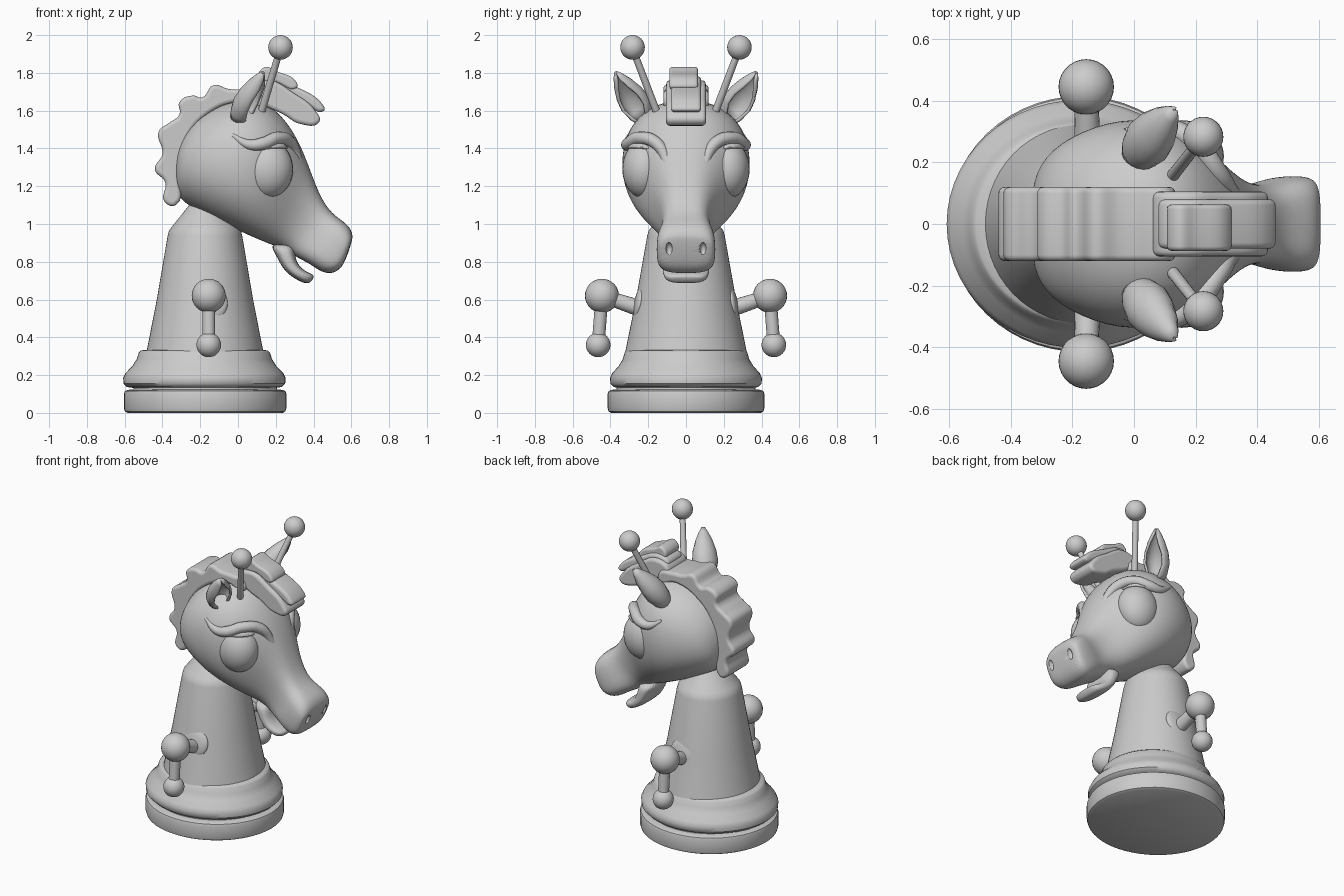
import bpy, bmesh, math
from mathutils import Vector

if "Cube" in bpy.data.objects:
    bpy.data.objects.remove(bpy.data.objects["Cube"])

def smooth(ob, ang=40):
    bpy.ops.object.select_all(action='DESELECT')
    ob.select_set(True)
    bpy.context.view_layer.objects.active = ob
    bpy.ops.object.shade_smooth_by_angle(angle=math.radians(ang))

def rings_mesh(name, rings, closed=True, caps=True):
    """Skin a list of equal-length rings of points."""
    bm = bmesh.new()
    rs = [[bm.verts.new(p) for p in r] for r in rings]
    n = len(rs[0])
    for a, b in zip(rs, rs[1:]):
        for i in range(n if closed else n - 1):
            j = (i + 1) % n
            bm.faces.new((a[i], a[j], b[j], b[i]))
    if caps:
        bm.faces.new(rs[0][::-1])
        bm.faces.new(rs[-1])
    bmesh.ops.recalc_face_normals(bm, faces=bm.faces)
    me = bpy.data.meshes.new(name)
    bm.to_mesh(me)
    bm.free()
    ob = bpy.data.objects.new(name, me)
    bpy.context.collection.objects.link(ob)
    return ob

def lathe(name, prof, cx, sy=1.0, n=56):
    ang = [2 * math.pi * i / n for i in range(n)]
    ob = rings_mesh(name, [[(cx + r * math.cos(a), sy * r * math.sin(a), z) for a in ang] for r, z in prof])
    smooth(ob)
    return ob

def loft(name, secs, n=24):
    """Sections: top x,z, bottom x,z, half width, squareness exponent."""
    sp = lambda v, e: math.copysign(abs(v) ** e, v)
    rings = []
    for tx, tz, bx, bz, w, e in secs:
        r = []
        for i in range(n):
            a = 2 * math.pi * i / n
            c, s = sp(math.cos(a), e) / 2, sp(math.sin(a), e)
            r.append(((tx + bx) / 2 + (tx - bx) * c, w * s, (tz + bz) / 2 + (tz - bz) * c))
        rings.append(r)
    ob = rings_mesh(name, rings)
    m = ob.modifiers.new("sub", 'SUBSURF')
    m.levels = m.render_levels = 2
    smooth(ob, 80)
    return ob

def ball(name, c, r, scale=(1, 1, 1)):
    bpy.ops.mesh.primitive_uv_sphere_add(segments=28, ring_count=16, radius=r, location=c)
    ob = bpy.context.object
    ob.name, ob.scale = name, scale
    smooth(ob)
    return ob

def rod(name, a, b, r1, r2):
    a, b = Vector(a), Vector(b)
    bpy.ops.mesh.primitive_cone_add(vertices=20, radius1=r1, radius2=r2, depth=(b - a).length, location=(a + b) / 2)
    ob = bpy.context.object
    ob.name = name
    ob.rotation_euler = (b - a).to_track_quat('Z', 'Y').to_euler()
    smooth(ob)
    return ob

def slab(name, pts, half, bev=0.02, y=0.0):
    """Rounded side outline (x, z) extruded across y."""
    cu = bpy.data.curves.new(name, 'CURVE')
    cu.dimensions, cu.fill_mode = '2D', 'BOTH'
    sp = cu.splines.new('BEZIER')
    sp.bezier_points.add(len(pts) - 1)
    for bp, (x, z) in zip(sp.bezier_points, pts):
        bp.co = (x, z, 0)
        bp.handle_left_type = bp.handle_right_type = 'AUTO'
    sp.use_cyclic_u, sp.resolution_u = True, 6
    cu.extrude, cu.bevel_depth, cu.offset, cu.bevel_resolution = half - bev, bev, -bev, 3
    ob = bpy.data.objects.new(name, cu)
    ob.rotation_euler = (math.pi / 2, 0, 0)
    ob.location.y = y
    bpy.context.collection.objects.link(ob)
    bpy.ops.object.select_all(action='DESELECT')
    ob.select_set(True)
    bpy.context.view_layer.objects.active = ob
    bpy.ops.object.convert(target='MESH')
    ob = bpy.context.object
    smooth(ob)
    return ob

# Base and body
lathe("base_disc", [(.41, 0), (.425, .008), (.43, .025), (.43, .1), (.425, .115), (.41, .122), (.38, .124), (.38, .16)], -.174, .965)
lathe("base_skirt", [(.36, .13), (.41, .137), (.428, .155), (.43, .185), (.418, .21), (.38, .25), (.358, .285),
                     (.347, .32), (.335, .331), (.28, .335)], -.178, .935)
lathe("body", [(.31, .32), (.255, .6), (.197, .94), (.19, .965), (.175, .985), (.06, 1.13)], -.175, 1.04)

# Head with muzzle
head = loft("head", [
    (-.335, 1.36, -.335, 1.24, .08, 1), (-.30, 1.48, -.325, 1.14, .20, 1),
    (-.19, 1.60, -.23, 1.075, .29, .95), (-.01, 1.67, -.08, 1.0, .348, .9),
    (.17, 1.65, .03, .95, .335, .9), (.295, 1.50, .12, .91, .265, .9),
    (.365, 1.34, .2, .88, .18, .85), (.42, 1.18, .26, .86, .135, .75),
    (.48, 1.07, .305, .825, .125, .65), (.55, 1.02, .38, .79, .152, .6),
    (.592, .985, .445, .74, .158, .6), (.607, .945, .51, .735, .152, .6),
    (.607, .92, .565, .785, .125, .65)])
for s in (-1, 1):
    cut = ball("nostril_cutter", (.602, s * .09, .865), .038, (1, .5, 1))
    cut.hide_render = True
    cut.hide_set(True)
    b = head.modifiers.new("nostril", 'BOOLEAN')
    b.object, b.operation, b.solver = cut, 'DIFFERENCE', 'EXACT'
loft("lower_jaw", [
    (.30, .90, .16, .90, .12, .8), (.30, .84, .205, .83, .125, .7), (.315, .785, .24, .755, .125, .7),
    (.355, .75, .30, .71, .122, .7), (.395, .735, .355, .683, .105, .7), (.405, .72, .385, .69, .07, .8)])

# Mane along the back of the neck
slab("mane", [(-.33, 1.10), (-.39, 1.12), (-.385, 1.22), (-.44, 1.29), (-.40, 1.37), (-.42, 1.49), (-.365, 1.535),
              (-.31, 1.58), (-.31, 1.645), (-.24, 1.68), (-.19, 1.67), (-.13, 1.735), (-.05, 1.715), (.03, 1.71),
              (.12, 1.69), (.12, 1.62), (0, 1.645), (-.17, 1.575), (-.27, 1.45), (-.31, 1.28)], .12)

# Layered forelock
slab("forelock_lower", [(.06, 1.70), (.15, 1.76), (.30, 1.69), (.41, 1.60), (.43, 1.54), (.33, 1.53), (.24, 1.58), (.12, 1.64)], .105)
slab("forelock_middle", [(.08, 1.73), (.14, 1.78), (.30, 1.73), (.45, 1.63), (.455, 1.60), (.36, 1.63), (.22, 1.69)], .08)
slab("forelock_upper", [(.11, 1.77), (.14, 1.83), (.20, 1.81), (.31, 1.75), (.31, 1.72), (.2, 1.75)], .075, .015, -.012)

for s, side in ((-1, "left"), (1, "right")):
    # Eye and lid
    eye = (.155, s * .22, 1.29)
    ball("eye_" + side, eye, 1, (.137, .117, .155))
    bm = bmesh.new()
    bmesh.ops.create_uvsphere(bm, u_segments=32, v_segments=20, radius=1)
    bmesh.ops.bisect_plane(bm, geom=bm.verts[:] + bm.edges[:] + bm.faces[:], plane_co=(0, 0, .6),
                           plane_no=(-.12, -s * .12, 1), clear_inner=True)
    me = bpy.data.meshes.new("eyelid")
    bm.to_mesh(me)
    bm.free()
    lid = bpy.data.objects.new("eyelid_" + side, me)
    lid.location, lid.scale = eye, (.15, .128, .168)
    bpy.context.collection.objects.link(lid)
    lid.modifiers.new("thick", 'SOLIDIFY').thickness = .08
    smooth(lid)
    # Brow ridge, a tapered tube
    cu = bpy.data.curves.new("brow_" + side, 'CURVE')
    cu.dimensions, cu.bevel_depth, cu.bevel_resolution, cu.use_fill_caps = '3D', .034, 4, True
    pts = [(-.03, .30, 1.47, .3), (.06, .315, 1.42, .8), (.13, .305, 1.425, 1), (.21, .25, 1.455, 1),
           (.275, .16, 1.43, 1), (.315, .105, 1.34, .8), (.355, .09, 1.2, .4)]
    sp = cu.splines.new('BEZIER')
    sp.bezier_points.add(len(pts) - 1)
    for bp, (x, y, z, r) in zip(sp.bezier_points, pts):
        bp.co, bp.radius = (x, s * y, z), r
        bp.handle_left_type = bp.handle_right_type = 'AUTO'
    bpy.context.collection.objects.link(bpy.data.objects.new("brow_" + side, cu))

    # Cupped ear, open to the front and outside
    a, t = Vector((.0, s * .215, 1.55)), Vector((.13, s * .37, 1.80))
    ax = (t - a).normalized()
    d = Vector((.75, s * -.1, -.3)) + Vector((0, s * .35, 0))
    d = (d - ax * d.dot(ax)).normalized()
    w = ax.cross(d)
    rings = []
    for f, r in ((0, .04), (.15, .062), (.35, .076), (.55, .068), (.75, .047), (.9, .024), (1, .004)):
        c = a.lerp(t, f)
        gap = .25 + .75 * math.sin(math.pi * min(1, f * 1.1))
        rings.append([c - d * r * .85 * math.cos(u) + w * r * math.sin(u)
                      for u in [(-1 + k / 8) * (math.pi - gap) for k in range(17)]])
    ear = rings_mesh("ear_" + side, rings, closed=False, caps=False)
    so = ear.modifiers.new("thick", 'SOLIDIFY')
    so.thickness, so.offset = .016, 0
    smooth(ear, 60)

    # Antenna
    rod("antenna_stalk_" + side, (.12, s * .15, 1.58), (.225, s * .283, 1.93), .02, .018)
    ball("antenna_ball_" + side, (.225, s * .283, 1.935), .065)

    # Arm
    socket = ball("arm_socket_" + side, (-.15, s * .245, .58), .1, (.95, .3, .95))
    socket.rotation_euler.x = s * .18
    elbow, hand = (-.155, s * .445, .62), (-.155, s * .465, .36)
    rod("upper_arm_" + side, (-.15, s * .22, .545), elbow, .045, .036)
    rod("forearm_" + side, elbow, hand, .034, .034)
    ball("elbow_" + side, elbow, .09)
    ball("hand_" + side, hand, .065)
